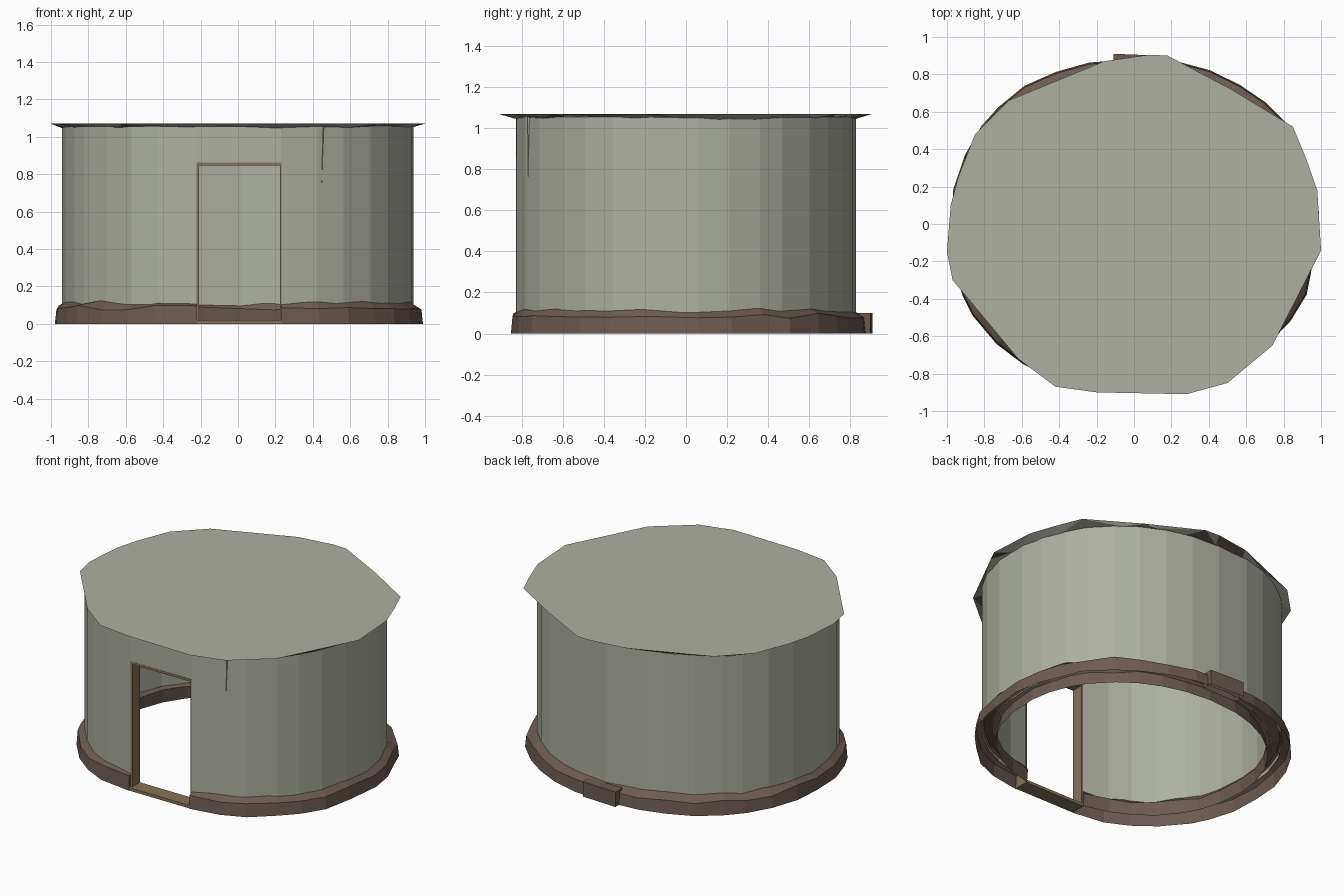
import bpy, bmesh, math, random
from math import cos, sin, radians, acos, copysign

if "Cube" in bpy.data.objects:
    bpy.data.objects.remove(bpy.data.objects["Cube"])

random.seed(4)


def material(name, rgb):
    m = bpy.data.materials.new(name)
    m.diffuse_color = (*rgb, 1)
    m.use_nodes = True
    m.node_tree.nodes["Principled BSDF"].inputs["Base Color"].default_value = m.diffuse_color
    return m


PLASTER = material("plaster", (0.42, 0.435, 0.365))
STONE = material("brown_stone", (0.15, 0.105, 0.085))
WOOD = material("wood", (0.24, 0.17, 0.10))


def finish(name, bm, *mats, normals=True):
    if normals:
        bmesh.ops.recalc_face_normals(bm, faces=bm.faces)
    me = bpy.data.meshes.new(name)
    bm.to_mesh(me)
    bm.free()
    for m in mats:
        me.materials.append(m)
    ob = bpy.data.objects.new(name, me)
    bpy.context.collection.objects.link(ob)
    return ob


# Shared plan: columns running round the hut from the right jamb to the left jamb
RX, THICK = 0.94, 0.075
DOOR_L, DOOR_R, DOOR_TOP = -0.22, 0.23, 0.86
T0 = -acos(DOOR_R / RX)
T1 = 2 * math.pi - acos(DOOR_L / RX)
N = 30
STEP = (T1 - T0) / N
ANGLES = [T0 + STEP * (i + (random.uniform(-0.2, 0.2) if 0 < i < N else 0))
          for i in range(N + 1)]


def on_plan(t, offset, z):
    """Slightly squarish oval, fuller at the front than at the back."""
    front = sin(t) < 0
    ry, n = (0.85, 2.22) if front else (0.83, 2.06)
    x = copysign(abs(cos(t)) ** (2 / n), cos(t))
    y = copysign(abs(sin(t)) ** (2 / n), sin(t))
    return ((RX + offset) * x, (ry + offset) * y, z)


def at_jamb(i, offset, z):
    """Point on column i; the two end columns keep the door sides straight."""
    x, y, z = on_plan(ANGLES[i], offset, z)
    if i in (0, N):
        x = DOOR_R if i == 0 else DOOR_L
    return (x, y, z)


# Wall: outer and inner skins, with a lintel panel above the doorway
bm = bmesh.new()
WALL_LOW, WALL_TOP = 0.09, 1.055
grid = {}
for i in range(N + 1):
    for skin, off in (("out", 0), ("in", -THICK)):
        for z in (WALL_LOW, DOOR_TOP, WALL_TOP):
            grid[i, skin, z] = bm.verts.new(at_jamb(i, off, z))


def panel(i, j, skin, z0, z1):
    f = [grid[i, skin, z0], grid[j, skin, z0], grid[j, skin, z1], grid[i, skin, z1]]
    bm.faces.new(f if skin == "out" else f[::-1])


for skin in ("out", "in"):
    for i in range(N):
        panel(i, i + 1, skin, WALL_LOW, DOOR_TOP)
        panel(i, i + 1, skin, DOOR_TOP, WALL_TOP)
    panel(N, 0, skin, DOOR_TOP, WALL_TOP)
finish("wall", bm, PLASTER, normals=False)

# Door lining: two jambs, a head and a low threshold, as deep as the wall
bm = bmesh.new()
y_front, y_back = at_jamb(0, 0.003, 0)[1], at_jamb(0, -THICK - 0.005, 0)[1]


def box(x0, x1, y0, y1, z0, z1):
    v = bmesh.ops.create_cube(bm, size=1)["verts"]
    for p in v:
        p.co = (x0 if p.co.x < 0 else x1, y0 if p.co.y < 0 else y1,
                z0 if p.co.z < 0 else z1)


box(DOOR_L - 0.003, DOOR_L + 0.012, y_front, y_back, 0, DOOR_TOP)
box(DOOR_R - 0.005, DOOR_R + 0.003, y_front, y_back, 0, DOOR_TOP)
box(DOOR_L, DOOR_R, y_front, y_back, DOOR_TOP - 0.014, DOOR_TOP + 0.002)
box(DOOR_L, DOOR_R, y_front - 0.02, y_back, 0, 0.02)
finish("door_lining", bm, WOOD)

# Stone footing: rough section, open underneath, swept round the wall
bm = bmesh.new()
SECTION = [(0.04, 0), (0.032, 0.09), (-0.012, 0.125), (-0.065, 0.115),
           (-0.095, 0.08), (-0.085, 0)]
rings = []
for i in range(N + 1):
    ring = []
    t = ANGLES[i]
    # the skirt spreads more at the back and on the diagonals
    bulge = random.uniform(-0.012, 0.01) + 0.02 * max(sin(t), -0.5) + 0.012 * abs(sin(2 * t))
    for k, (off, z) in enumerate(SECTION):
        if k in (0, 1):
            off += bulge
        if z:
            z += random.uniform(-0.016, 0.01)
        ring.append(bm.verts.new(at_jamb(i, off, z)))
    rings.append(ring)
for a, b in zip(rings, rings[1:]):
    for k in range(len(SECTION) - 1):
        bm.faces.new((a[k], b[k], b[k + 1], a[k + 1]))
bm.faces.new(rings[0])
bm.faces.new(rings[-1][::-1])
finish("stone_footing", bm, STONE)

# Stone block standing out at the back of the footing, fading into it at one end
bm = bmesh.new()
box(-0.11, 0.14, 0.83, 0.91, 0, 0.10)
for v in bm.verts:
    if v.co.y > 0.9 and v.co.x > 0:
        v.co.y = 0.9
bmesh.ops.delete(bm, geom=[f for f in bm.faces if f.calc_center_median().z < 0.01],
                 context='FACES_ONLY')
finish("footing_block", bm, STONE)

# Roof: flat irregular slab with a chipped underside meeting the wall
OUTLINE = [(-0.42, -0.87), (-0.2, -0.9), (0.28, -0.91), (0.5, -0.85), (0.74, -0.65),
           (0.96, -0.22), (1.0, -0.14), (0.98, 0.18), (0.92, 0.35), (0.85, 0.52),
           (0.52, 0.72), (0.18, 0.9), (0.08, 0.905), (-0.16, 0.87), (-0.67, 0.66),
           (-0.85, 0.48), (-0.94, 0.25), (-0.98, 0.1), (-1.0, -0.15),
           (-0.97, -0.3), (-0.62, -0.72)]
bm = bmesh.new()
top = [bm.verts.new((x, y, 1.07)) for x, y in OUTLINE]
low = [bm.verts.new(on_plan(radians(-118 + 360 * i / 28), -0.002, random.uniform(1.044, 1.06)))
       for i in range(28)]
edges = [bm.edges.new((r[i], r[(i + 1) % len(r)])) for r in (top, low) for i in range(len(r))]
bmesh.ops.bridge_loops(bm, edges=edges)
for f in bm.faces:
    f.material_index = 1 if random.random() < 0.3 else 0
bm.faces.new(top)
finish("roof", bm, PLASTER, STONE)

# Narrow crack running down from the eaves beside the door
bm = bmesh.new()
t = -acos(0.42 / RX)
a = on_plan(t, 0.004, 1.06)
b = on_plan(t + 0.015, -0.01, 1.06)
c = on_plan(t, -0.02, 1.06)
d = on_plan(t - 0.01, -0.004, 0.66)
vs = [bm.verts.new(p) for p in (a, b, c, d)]
for tri in ((0, 1, 3), (1, 2, 3), (2, 0, 3), (0, 1, 2)):
    bm.faces.new([vs[k] for k in tri])
finish("wall_crack", bm, PLASTER)
